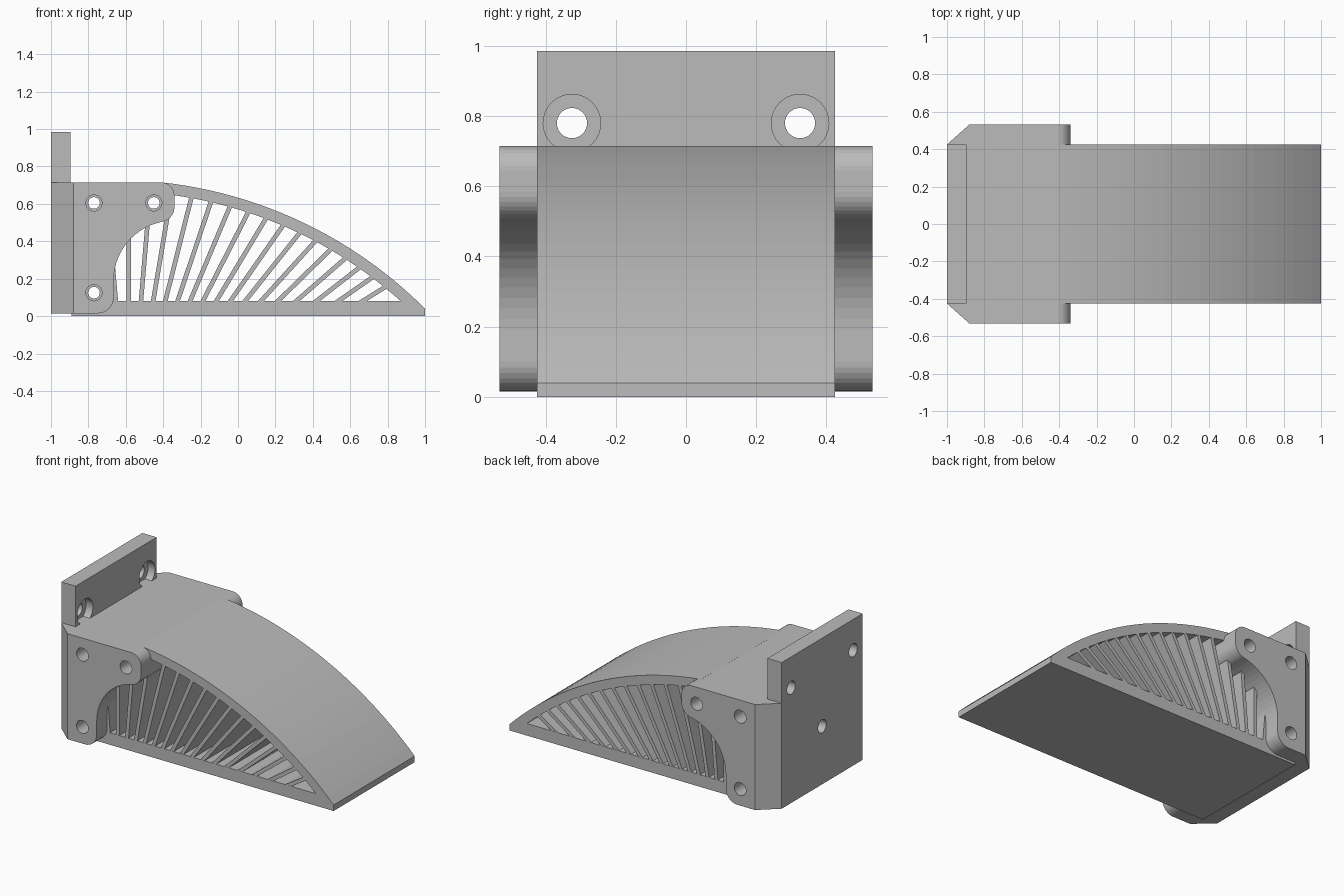
import bpy, bmesh
from math import sin, cos, tan, radians, pi
from mathutils import Matrix

if "Cube" in bpy.data.objects:
    bpy.data.objects.remove(bpy.data.objects["Cube"])

grey = bpy.data.materials.new("plain grey")
grey.use_nodes = True
grey.diffuse_color = (0.5, 0.5, 0.5, 1)
grey.node_tree.nodes["Principled BSDF"].inputs["Base Color"].default_value = (0.5, 0.5, 0.5, 1)

HALF, FLANGE = 0.425, 0.532        # half widths of the body and the side flanges
BACK, PLATE_FRONT = -1.0, -0.895


def make_object(name, bm):
    bmesh.ops.recalc_face_normals(bm, faces=bm.faces)
    mesh = bpy.data.meshes.new(name)
    bm.to_mesh(mesh)
    bm.free()
    mesh.materials.append(grey)
    obj = bpy.data.objects.new(name, mesh)
    bpy.context.collection.objects.link(obj)
    return obj


def add_prism(bm, profile, half):
    """Extrude an x-z outline across the width."""
    face = bm.faces.new([bm.verts.new((x, -half, z)) for x, z in profile])
    new = bmesh.ops.extrude_face_region(bm, geom=[face])["geom"]
    verts = [v for v in new if isinstance(v, bmesh.types.BMVert)]
    bmesh.ops.translate(bm, verts=verts, vec=(0, 2 * half, 0))


def arc(cx, cz, r, start, end, steps):
    """Points on an arc, angles in degrees clockwise from straight up."""
    angles = [radians(start + (end - start) * i / steps) for i in range(steps + 1)]
    return [(cx + r * sin(a), cz + r * cos(a)) for a in angles]


def drill(obj, centre, radius, depth, axis):
    """Cut a round hole centred on a point along x or y."""
    bm = bmesh.new()
    bmesh.ops.create_cone(bm, cap_ends=True, segments=32, radius1=radius, radius2=radius, depth=depth)
    turn = Matrix.Rotation(pi / 2, 4, "Y" if axis == "x" else "X")
    bmesh.ops.transform(bm, matrix=Matrix.Translation(centre) @ turn, verts=bm.verts)
    cutter = make_object("hole_cutter", bm)
    cutter.hide_render = True
    mod = obj.modifiers.new("hole", "BOOLEAN")
    mod.operation, mod.solver, mod.object = "DIFFERENCE", "EXACT", cutter
    bpy.context.view_layer.objects.active = obj
    bpy.ops.object.modifier_apply(modifier=mod.name)
    bpy.data.objects.remove(cutter)


# Mounting block with rounded side flanges
outline = [(BACK, 0.015), (BACK, 0.715)]
outline += arc(-0.41, 0.645, 0.07, 0, 90, 8)
outline += arc(-0.42, 0.583, 0.08, 90, 172, 8)
outline += arc(-0.345, 0.19, 0.32, -12, -90, 14)
outline += arc(-0.75, 0.1, 0.085, 90, 180, 8)
bm = bmesh.new()
add_prism(bm, outline, FLANGE)
bmesh.ops.bisect_plane(bm, geom=bm.verts[:] + bm.edges[:] + bm.faces[:],
                       plane_co=(-0.88, 0, 0), plane_no=(1, 0, 0))
for v in bm.verts:                 # chamfer the back corners
    if v.co.x < -0.99:
        v.co.y *= HALF / FLANGE
block = make_object("mounting_block", bm)

# Upright back plate
bm = bmesh.new()
add_prism(bm, [(BACK, 0.7), (BACK, 0.985), (PLATE_FRONT, 0.985), (PLATE_FRONT, 0.7)], HALF)
plate = make_object("back_plate", bm)

# Bolt holes: two stepped ones in the plate, one in the block's back, three across
for side in (-1, 1):
    drill(plate, (-0.95, side * 0.325, 0.78), 0.043, 0.4, "x")
    drill(plate, (PLATE_FRONT, side * 0.325, 0.78), 0.082, 0.1, "x")
drill(block, (-0.8, 0, 0.4), 0.043, 0.6, "x")
for x, z in ((-0.77, 0.605), (-0.45, 0.605), (-0.77, 0.125)):
    drill(block, (x, 0, z), 0.031, 2, "y")
    for side in (-1, 1):
        drill(block, (x, side * FLANGE, z), 0.043, 0.22, "y")

# Curved cover and floor as one hollow shell
CX, CZ, R, T, FLOOR = -0.664, -1.624, 2.353, 0.06, 0.08
shell = arc(CX, CZ, R, 6.2, 45, 24)
shell += [(1, 0), (-0.89, 0), (-0.89, FLOOR)]
shell += arc(CX, CZ, R - T, 42, 6.2, 24)
bm = bmesh.new()
add_prism(bm, shell, HALF)
make_object("curved_shell", bm)

# Fan of slats radiating from a point below the floor
PX, PZ = -0.585, -0.70
bm = bmesh.new()
for k in range(-1, 16):
    a = radians(4.92 * k - 0.07 * k * k)
    if k < 3:
        reach = ((0.62 if k == 2 else 0.54) - PZ) / cos(a)
    else:                          # stop inside the curved cover
        dx, dz = PX - CX, PZ - CZ
        b = dx * sin(a) + dz * cos(a)
        reach = -b + (b * b - dx * dx - dz * dz + (R - T / 2) ** 2) ** 0.5
    low = (FLOOR - 0.03 - PZ) / cos(a)
    ends = [(low, -1), (reach, -1), (reach, 1), (low, 1)]
    add_prism(bm, [(PX + d * sin(a) + s * 0.012 * cos(a),
                    PZ + d * cos(a) - s * 0.012 * sin(a)) for d, s in ends], HALF - 0.001)
make_object("fan_slats", bm)
